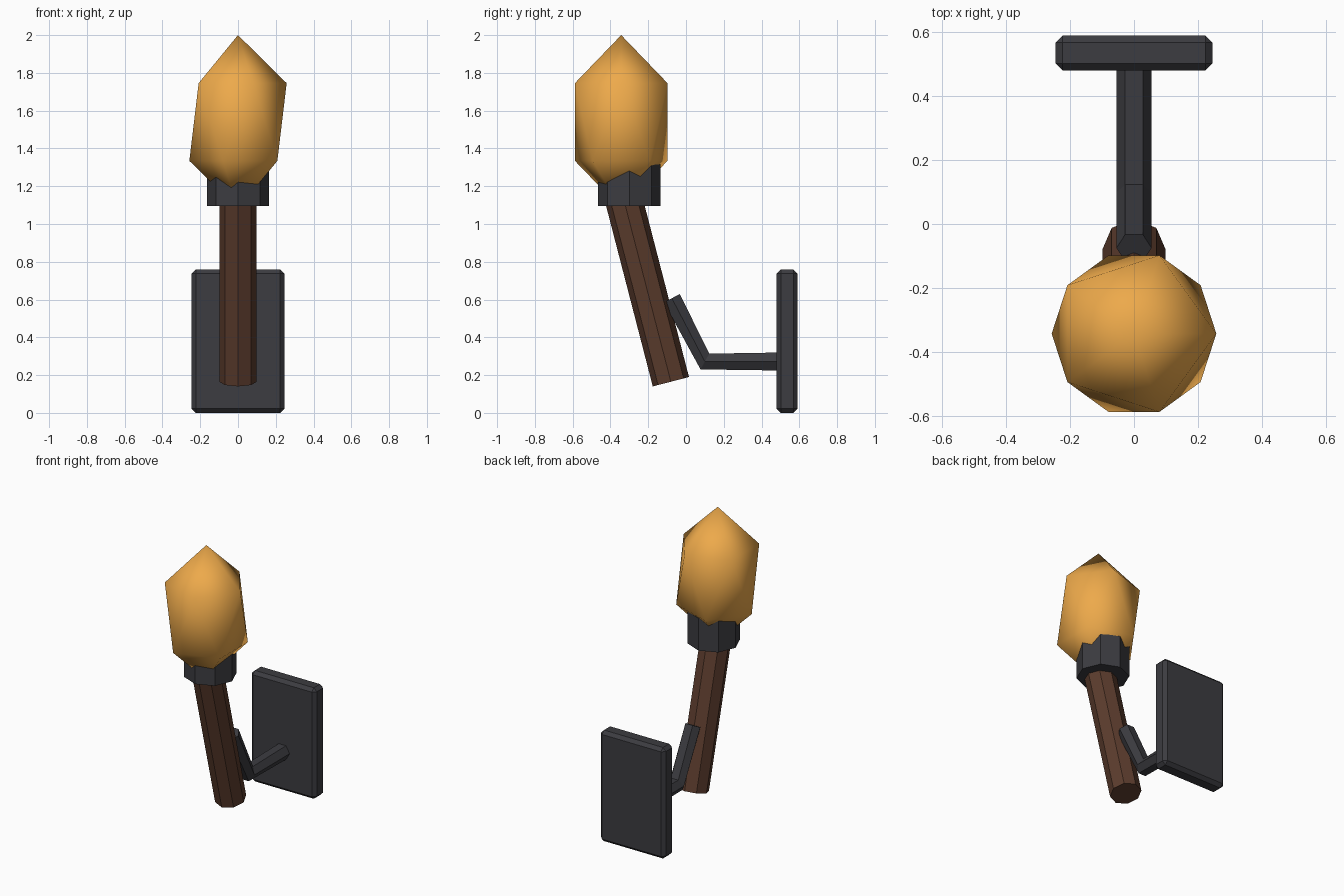
import bpy, bmesh
from math import radians, cos, sin, pi
from mathutils import Vector, Matrix

if "Cube" in bpy.data.objects:
    bpy.data.objects.remove(bpy.data.objects["Cube"])


def material(name, color):
    m = bpy.data.materials.new(name)
    m.diffuse_color = (*color, 1)
    m.use_nodes = True
    m.node_tree.nodes["Principled BSDF"].inputs["Base Color"].default_value = m.diffuse_color
    return m


iron = material("dark_iron", (0.045, 0.045, 0.052))
wood = material("brown_wood", (0.105, 0.045, 0.026))
fire = material("orange_flame", (0.85, 0.40, 0.07))


def finish(name, bm, mat, smooth=False):
    bmesh.ops.recalc_face_normals(bm, faces=bm.faces)
    me = bpy.data.meshes.new(name)
    bm.to_mesh(me)
    bm.free()
    me.materials.append(mat)
    for p in me.polygons:
        p.use_smooth = smooth
    ob = bpy.data.objects.new(name, me)
    bpy.context.collection.objects.link(ob)
    return ob


def sweep(name, path, normals, radius, sides, mat):
    """Regular polygon rings at (y, z) path points, capped at both ends.
    Each normal is the in-plane (y, z) direction of the ring's second axis."""
    bm = bmesh.new()
    rings = []
    for p, n in zip(path, normals):
        c, n = Vector((0, *p)), Vector((0, *n)).normalized()
        rings.append([bm.verts.new(c + radius * (Vector((cos(a), 0, 0)) + n * sin(a)))
                      for a in (2 * pi * i / sides for i in range(sides))])
    for r, s in zip(rings, rings[1:]):
        for i in range(sides):
            j = (i + 1) % sides
            bm.faces.new((r[i], r[j], s[j], s[i]))
    bm.faces.new(rings[0])
    bm.faces.new(rings[-1])
    return finish(name, bm, mat)


# Wall plate with chamfered edges
bm = bmesh.new()
bmesh.ops.create_cube(bm, size=1, matrix=Matrix.Translation((0, 0.535, 0.38))
                      @ Matrix.Diagonal((0.49, 0.11, 0.76, 1)))
bmesh.ops.bevel(bm, geom=bm.edges[:], offset=0.022, segments=1, affect='EDGES')
finish("wall_plate", bm, iron)

# Bent hexagonal arm from the plate to the handle
sweep("bracket_arm", [(0.50, 0.272), (0.10, 0.272), (-0.075, 0.607)],
      [(0, 1), (0.047, 0.085), (0.335, 0.175)], 0.055, 6, iron)

# Tilted octagonal handle
tilt = radians(14.5)
base, length = Vector((-0.08, 0.165)), 1.03
axis = Vector((-sin(tilt), cos(tilt)))
across = (cos(tilt), sin(tilt))
sweep("handle", [base, base + axis * length], [across] * 2, 0.099, 8, wood)

# Upright octagonal cup around the base of the flame
sweep("cup", [(-0.30, 1.095), (-0.30, 1.315)], [(1, 0)] * 2, 0.165, 8, iron)

# Flame: stretched icosahedron
bm = bmesh.new()
bmesh.ops.create_icosphere(bm, subdivisions=1, radius=1,
                           matrix=Matrix.Translation((0, -0.343, 1.54))
                           @ Matrix.Diagonal((0.288, 0.288, 0.46, 1)))
finish("flame", bm, fire, smooth=True)
